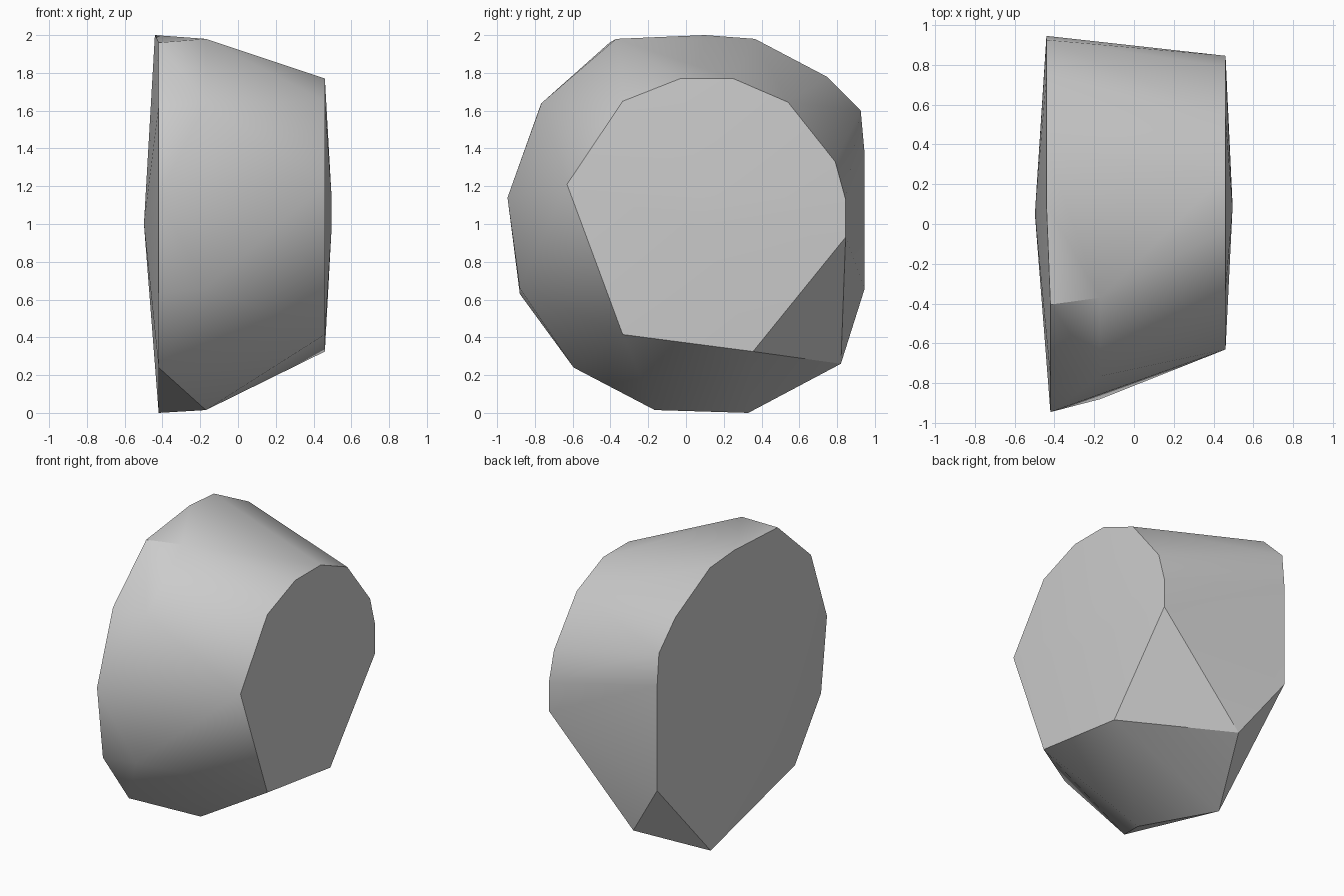
import bpy, bmesh

cube = bpy.data.objects.get("Cube")
if cube:
    bpy.data.objects.remove(cube, do_unlink=True)

# Grey stone
stone = bpy.data.materials.new("stone grey")
stone.use_nodes = True
colour = (0.6, 0.6, 0.6, 1)
stone.diffuse_color = colour
stone.node_tree.nodes["Principled BSDF"].inputs["Base Color"].default_value = colour

# Cross-sections through the boulder: x position, then (y, z) corners
sections = [
    (-0.498, [(0.05, 1.0)]),                                     # broad side bulge
    (-0.44, [(0.1, 2.0), (0.365, 1.98), (0.745, 1.78), (0.925, 1.6),
             (0.945, 1.38), (0.945, 0.655)]),                    # broad side, back rim
    (-0.42, [(-0.405, 1.96), (-0.77, 1.63), (-0.945, 1.14),
             (-0.88, 0.63), (-0.595, 0.24), (0.33, 0.0)]),       # broad side, front rim
    (-0.17, [(-0.37, 1.98), (-0.765, 1.64), (-0.88, 0.66),
             (-0.165, 0.015), (0.82, 0.26)]),                    # shoulder
    (0.46, [(-0.03, 1.77), (0.25, 1.77), (0.54, 1.645), (0.79, 1.33),
            (0.845, 1.13), (0.845, 0.93), (0.355, 0.325),
            (-0.335, 0.415), (-0.63, 1.21), (-0.335, 1.65)]),    # narrow side rim
    (0.495, [(0.08, 1.15), (0.1, 0.97)]),                        # narrow side bulge
]

# Wrap the sections in one convex skin
bm = bmesh.new()
for x, corners in sections:
    for y, z in corners:
        bm.verts.new((x, y, z))
hull = bmesh.ops.convex_hull(bm, input=bm.verts[:])
loose = {v for v in hull["geom_interior"] + hull["geom_unused"]
         if isinstance(v, bmesh.types.BMVert)}
bmesh.ops.delete(bm, geom=list(loose), context='VERTS')
bmesh.ops.recalc_face_normals(bm, faces=bm.faces[:])

mesh = bpy.data.meshes.new("boulder")
bm.to_mesh(mesh)
bm.free()
mesh.materials.append(stone)
boulder = bpy.data.objects.new("boulder", mesh)
bpy.context.collection.objects.link(boulder)

# Smooth body with crisp rims
bpy.ops.object.select_all(action='DESELECT')
boulder.select_set(True)
bpy.context.view_layer.objects.active = boulder
bpy.ops.object.shade_smooth_by_angle(angle=0.5236)
